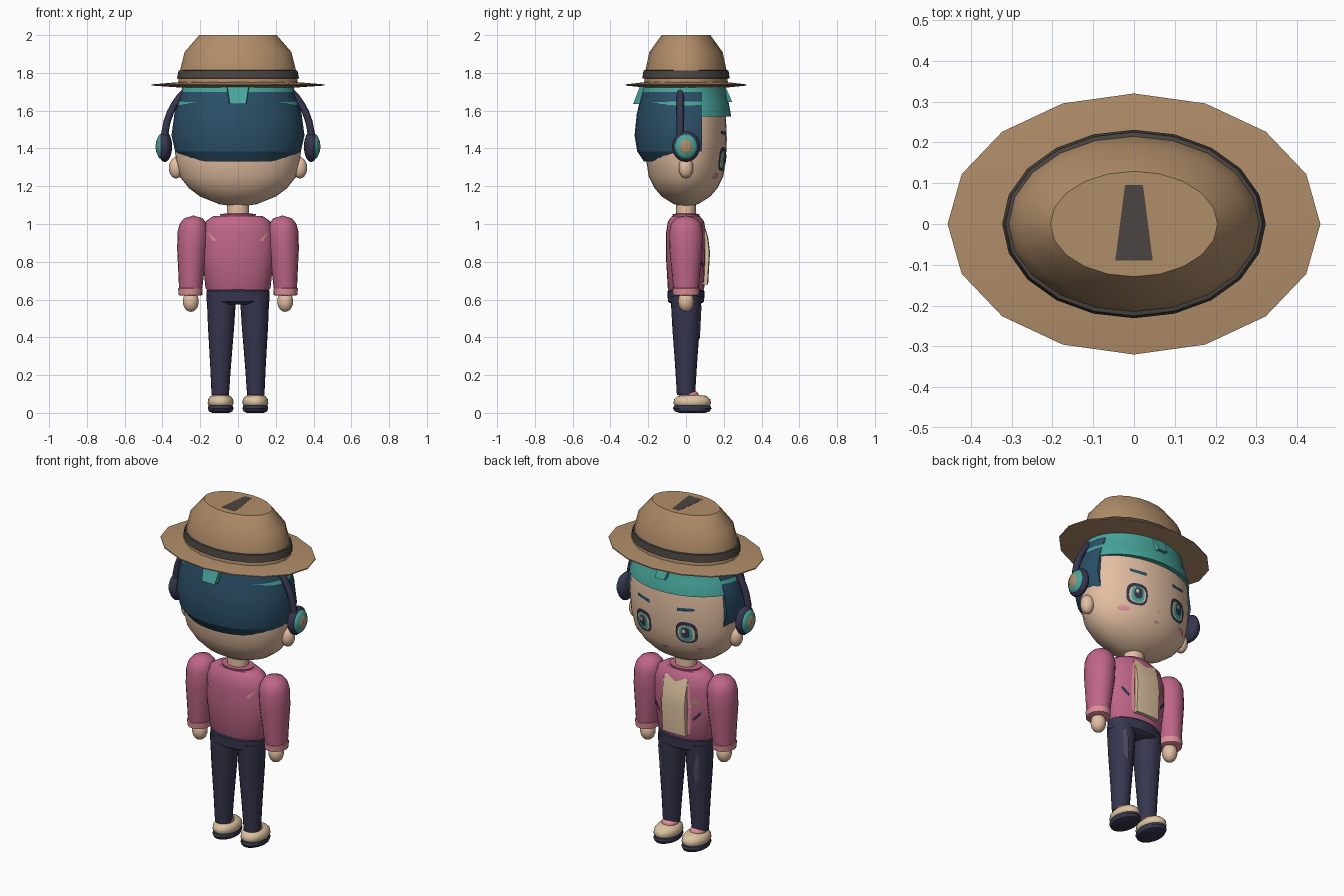
import bpy, bmesh, math

cube = bpy.data.objects.get("Cube")
if cube:
    bpy.data.objects.remove(cube, do_unlink=True)


def material(name, hex_code):
    srgb = [int(hex_code[i:i + 2], 16) / 255 for i in (0, 2, 4)]
    rgba = [((c + 0.055) / 1.055) ** 2.4 if c > 0.04 else c / 12.92 for c in srgb] + [1]
    m = bpy.data.materials.new(name)
    m.use_nodes = True
    m.diffuse_color = rgba
    m.node_tree.nodes["Principled BSDF"].inputs["Base Color"].default_value = rgba
    return m


TAN = material("hat tan", "B08D69")
BAND = material("band charcoal", "4B4541")
TEAL = material("scarf teal", "47A69C")
NAVY = material("hair navy", "2B5068")
SKIN = material("skin", "E3BFA2")
PINK = material("jacket pink", "BF6688")
ROSE = material("light rose", "DE8E97")
DARK = material("trouser indigo", "36364F")
CREAM = material("shirt cream", "DCC3A0")
MAUVE = material("patch mauve", "514860")


def finish(name, bm, mat, smooth=35):
    bmesh.ops.remove_doubles(bm, verts=bm.verts, dist=0.0002)
    bmesh.ops.recalc_face_normals(bm, faces=bm.faces)
    mesh = bpy.data.meshes.new(name)
    bm.to_mesh(mesh)
    bm.free()
    mesh.materials.append(mat)
    obj = bpy.data.objects.new(name, mesh)
    bpy.context.collection.objects.link(obj)
    bpy.ops.object.select_all(action='DESELECT')
    obj.select_set(True)
    bpy.context.view_layer.objects.active = obj
    if smooth:
        bpy.ops.object.shade_smooth_by_angle(angle=math.radians(smooth))
    return obj


def loft(rings, caps=True):
    """Skin equal-length rings of points."""
    bm = bmesh.new()
    loops = [[bm.verts.new(p) for p in ring] for ring in rings]
    n = len(loops[0])
    for a, b in zip(loops, loops[1:]):
        for i in range(n):
            bm.faces.new((a[i], a[(i + 1) % n], b[(i + 1) % n], b[i]))
    if caps:
        bm.faces.new(loops[0])
        bm.faces.new(loops[-1])
    return bm


def lathe(profile, sy=1, x=0, y=0, n=28, lean=0, caps=True):
    """Elliptical turning of (radius, height) pairs; lean moves x per unit of height."""
    return loft([[(x + lean * (z - profile[0][1]) + max(r, 1e-5) * math.cos(math.tau * i / n),
                   y + max(r, 1e-5) * sy * math.sin(math.tau * i / n), z)
                  for i in range(n)] for r, z in profile], caps)


def ball(name, loc, size, mat):
    bm = bmesh.new()
    bmesh.ops.create_uvsphere(bm, u_segments=20, v_segments=12, radius=1)
    bmesh.ops.scale(bm, vec=size, verts=bm.verts)
    bmesh.ops.translate(bm, vec=loc, verts=bm.verts)
    return finish(name, bm, mat, 60)


def radius_at(profile, z):
    for (r0, z0), (r1, z1) in zip(profile, profile[1:]):
        if z0 <= z <= z1 and z1 > z0:
            return r0 + (r1 - r0) * (z - z0) / (z1 - z0)
    return profile[-1][0]


def decal(name, outline, profile, sy, mat, lift=0.004, side=1, cx=0):
    """Thin painted plate laid over a turned part."""
    def onto(x, z):
        r = radius_at(profile, z)
        return (x, side * (sy * math.sqrt(max(r * r - (x - cx) ** 2, 0)) + lift), z)
    bm = bmesh.new()
    n = len(outline)
    hub = bm.verts.new(onto(sum(p[0] for p in outline) / n, sum(p[1] for p in outline) / n))
    rim = [bm.verts.new(onto(*p)) for p in outline]
    for i in range(n):
        bm.faces.new((hub, rim[i], rim[(i + 1) % n]))
    # face the plate outwards
    bm.normal_update()
    if sum(f.normal.y for f in bm.faces) * side < 0:
        bmesh.ops.reverse_faces(bm, faces=bm.faces)
    mesh = bpy.data.meshes.new(name)
    bm.to_mesh(mesh)
    bm.free()
    mesh.materials.append(mat)
    bpy.context.collection.objects.link(bpy.data.objects.new(name, mesh))


def oval(x, z, rx, rz, n=14, power=1.0):
    def squash(v):
        return math.copysign(abs(v) ** power, v)
    return [(x + rx * squash(math.cos(math.tau * i / n)),
             z + rz * squash(math.sin(math.tau * i / n))) for i in range(n)]


# Head, hair and head scarf
HEAD = [(0, 1.09), (.10, 1.105), (.20, 1.145), (.26, 1.19), (.308, 1.25),
        (.33, 1.34), (.338, 1.45), (.33, 1.57), (.29, 1.72)]
finish("head", lathe(HEAD, .64, n=32), SKIN, 50)
hair = lathe([(.285, 1.33), (.333, 1.385), (.352, 1.47), (.337, 1.58), (.3, 1.7)],
             .745, y=-.01, n=32)
bmesh.ops.bisect_plane(hair, geom=hair.verts[:] + hair.edges[:] + hair.faces[:],
                       plane_co=(0, .085, 0), plane_no=(0, 1, 0), clear_outer=True)
bmesh.ops.holes_fill(hair, edges=[e for e in hair.edges if e.is_boundary])
finish("hair", hair, NAVY, 20)
finish("head_scarf", lathe([(.337, 1.57), (.318, 1.645), (.308, 1.66), (.293, 1.735)],
                           .74, y=-.01, n=32), TEAL, 25)
for name, s, out, low, half in (("scarf_knot", -1, .28, 1.635, .07),
                                ("scarf_tuft", 1, .245, 1.645, .05)):
    finish(name, loft([[(-w, s * .17, z), (w, s * .17, z), (w * .8, s * d, z), (-w * .8, s * d, z)]
                       for w, d, z in ((half * .75, out, low), (half, out - .035, 1.725))]), TEAL, 0)

# Hat
finish("hat_brim", lathe([(0, 1.722), (.3, 1.722), (.457, 1.733), (.457, 1.739),
                          (.3, 1.752), (0, 1.752)], .7, n=16), TAN, 20)
crown = lathe([(.318, 1.74), (.308, 1.81), (.283, 1.91), (.205, 2)], .7, n=20)
for v in crown.verts:
    if v.co.z > 1.9:
        v.co.y *= .9 if v.co.z > 1.95 else .98
finish("hat_crown", crown, TAN, 40)
finish("hat_band", lathe([(.316, 1.77), (.323, 1.772), (.315, 1.812), (.306, 1.814)],
                         .715, n=20), BAND)
finish("hat_crease", loft([[(-.046, -.09, z), (.046, -.09, z), (.022, .095, z), (-.022, .095, z)]
                           for z in (1.995, 2.001)]), BAND, 0)

# Headphone band
curve = bpy.data.curves.new("headphone_band", 'CURVE')
curve.dimensions = '3D'
curve.bevel_depth = .019
curve.bevel_resolution = 2
spline = curve.splines.new('POLY')
spline.points.add(24)
for i, p in enumerate(spline.points):
    a = math.pi * i / 24
    p.co = (.388 * math.cos(a), -.03, 1.45 + .365 * math.sin(a), 1)
curve.materials.append(DARK)
bpy.context.collection.objects.link(bpy.data.objects.new("headphone_band", curve))

# Face
decal("nose", oval(0, 1.285, .008, .006, 8), HEAD, .64, ROSE)
decal("mouth", oval(0, 1.225, .017, .008, 10), HEAD, .64, ROSE)

# Torso
TORSO = [(.155, .64), (.172, .66), (.19, .83), (.19, .95), (.17, 1.015), (.13, 1.042), (0, 1.046)]
finish("jacket", lathe(TORSO, .56), PINK, 40)
finish("jacket_collar", lathe([(.09, 1.03), (.095, 1.052), (.07, 1.055)], .75), PINK)
finish("neck", lathe([(.06, 1.0), (.058, 1.12)], .9, n=20), SKIN)
shirt = [(.05, .68), (.05, 1.01), (.097, 1.01), (.122, .93), (.132, .85), (.122, .68)]
finish("shirt_panel", loft([[(x, y - abs(x) * .12, z) for y, z in shirt]
                            for x in (-.075, -.04, .04, .075)]), CREAM, 25)
decal("chest_triangle", [(-.145, .865), (-.1, .865), (-.122, .915)], TORSO, .56, TAN, .006)
finish("trouser_waist", lathe([(.13, .575), (.166, .59), (.168, .645), (.15, .66)], .58), DARK)

SLEEVE = [(.058, .63), (.062, .665), (.07, .76), (.08, .87), (.081, .96),
          (.072, 1.0), (.05, 1.03), (0, 1.045)]
LEG = [(.046, .095), (.055, .25), (.069, .45), (.078, .62)]
for s, side in ((1, "left"), (-1, "right")):
    # Ears and headphone cups
    ball(side + "_ear", (s * .328, 0, 1.297), (.038, .038, .056), SKIN)
    ball(side + "_headphone_cup", (s * .387, 0, 1.41), (.038, .074, .082), DARK)
    ball(side + "_cup_cover", (s * .407, 0, 1.41), (.026, .06, .066), TEAL)
    ball(side + "_cup_button", (s * .425, 0, 1.41), (.011, .034, .04), TAN)

    # Eyes, brows and cheeks
    ex, ez = s * .14, 1.345
    for part, rx, rz, dz, mat, lift in (("eye_outline", .06, .064, 0, DARK, .006),
                                        ("eye_white", .047, .048, -.004, CREAM, .009),
                                        ("iris", .037, .046, -.004, TEAL, .012),
                                        ("pupil", .023, .032, .002, DARK, .015)):
        decal(f"{side}_{part}", oval(ex, ez + dz, rx, rz, 16, .75), HEAD, .64, mat, lift)
    decal(side + "_eye_glint", oval(ex + .008, ez + .012, .009, .012, 8), HEAD, .64, CREAM, .018)
    decal(side + "_brow", [(s * .09, 1.467), (s * .185, 1.478), (s * .185, 1.494), (s * .09, 1.487)],
          HEAD, .64, NAVY, .006)
    decal(side + "_cheek", oval(s * .2, 1.255, .032, .014), HEAD, .64, ROSE)

    # Arms
    finish(side + "_sleeve", lathe(SLEEVE, 1.1, x=s * .252, lean=-s * .04, n=20), PINK, 50)
    finish(side + "_cuff", lathe([(.057, .622), (.063, .625), (.065, .658), (.058, .662)],
                                 1.1, x=s * .252, n=20), ROSE)
    ball(side + "_hand", (s * .25, 0, .59), (.042, .042, .055), SKIN)

    # Jacket trim
    decal(side + "_back_patch", [(s * .165, .952), (s * .15, .952), (s * .112, .91), (s * .135, .91)],
          TORSO, .56, ROSE, .006, -1)
    decal(side + "_lapel", [(s * .07, .69), (s * .09, .69), (s * .1, .85), (s * .085, .99), (s * .07, .99)],
          TORSO, .56, ROSE, .006)
    decal(side + "_pocket_slit", [(s * .15, .815), (s * .145, .83), (s * .105, .785), (s * .11, .77)],
          TORSO, .56, DARK, .006)

    # Legs and shoes
    finish(side + "_trouser_leg", lathe(LEG, 1.05, x=s * .094, lean=-s * .012, n=20), DARK, 50)
    decal(side + "_thigh_patch", [(s * .1, .39), (s * .125, .41), (s * .135, .56), (s * .11, .57)],
          LEG, 1.05, MAUVE, .006, cx=s * .09)
    ball(side + "_ankle", (s * .092, .015, .095), (.045, .052, .028), ROSE)
    finish(side + "_shoe", lathe([(.06, .035), (.069, .05), (.066, .072), (.052, .09), (0, .1)],
                                 1.45, x=s * .092, y=.033, n=24), CREAM, 60)
    finish(side + "_sole", lathe([(.045, 0), (.062, .008), (.068, .024), (.064, .038)],
                                 1.5, x=s * .092, y=.033, n=24), DARK, 40)
